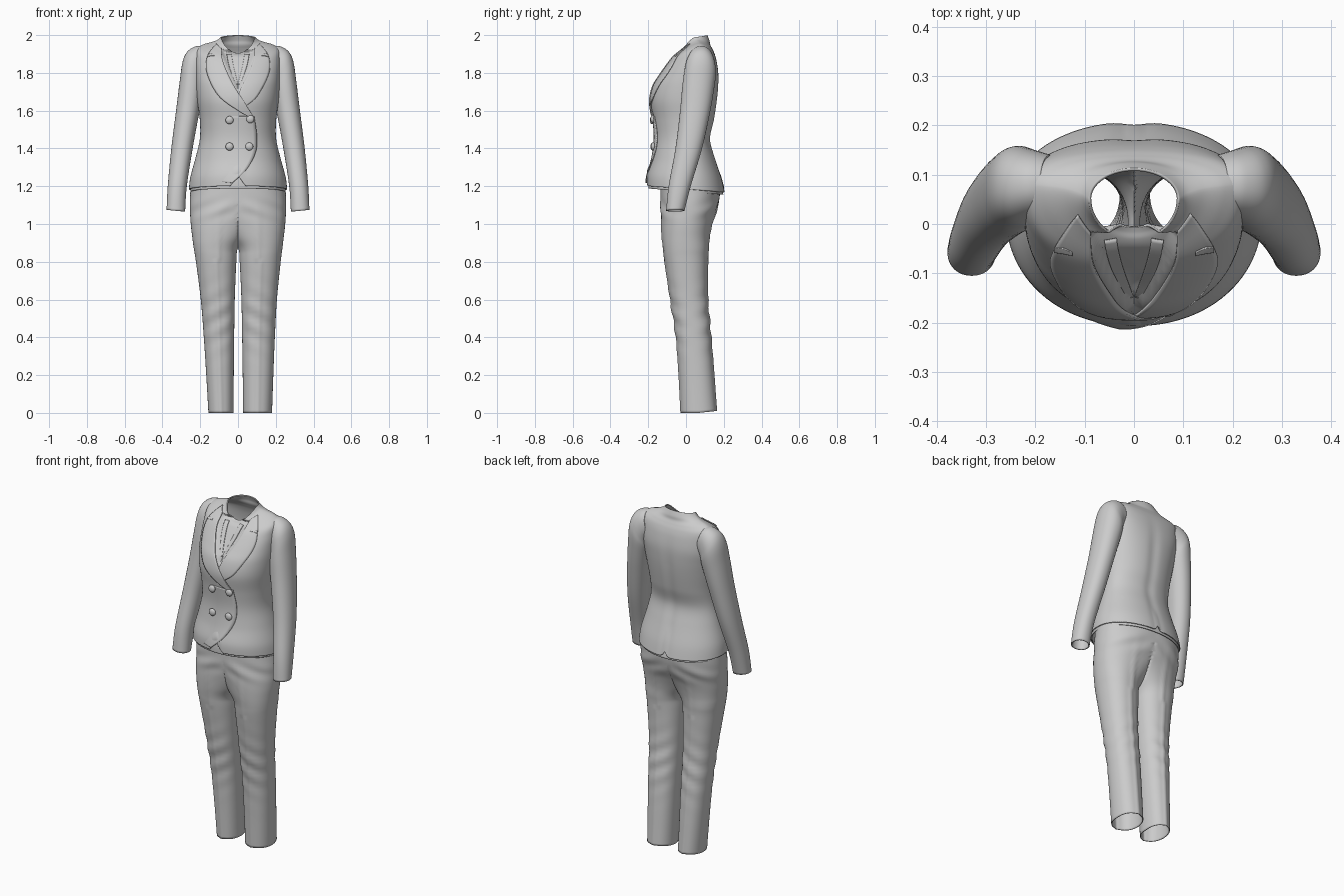
import bpy, bmesh, math
from mathutils import Vector
from mathutils.bvhtree import BVHTree

if "Cube" in bpy.data.objects:
    bpy.data.objects.remove(bpy.data.objects["Cube"])


def spline(keys, steps):
    """Catmull-Rom through tuples of any length."""
    out, n = [], len(keys)
    for i in range(n - 1):
        p = [keys[max(0, min(n - 1, i + k))] for k in (-1, 0, 1, 2)]
        for s in range(steps):
            t = s / steps
            out.append([0.5 * (2 * b + (c - a) * t + (2 * a - 5 * b + 4 * c - d) * t * t
                               + (3 * b - a - 3 * c + d) * t ** 3) for a, b, c, d in zip(*p)])
    out.append(list(keys[-1]))
    return out


def power(v, n):
    return math.copysign(abs(v) ** (2 / n), v)


def clamp(v):
    return max(0.0, min(1.0, v))


def skin(bm, rings, closed=True):
    rows = [[bm.verts.new(p) for p in ring] for ring in rings]
    n = len(rows[0])
    for a, b in zip(rows, rows[1:]):
        for i in range(n if closed else n - 1):
            j = (i + 1) % n
            bm.faces.new((a[i], a[j], b[j], b[i]))


def finish(name, bm, thick=0.0, mirror=False, angle=50):
    me = bpy.data.meshes.new(name)
    bm.to_mesh(me)
    bm.free()
    ob = bpy.data.objects.new(name, me)
    bpy.context.collection.objects.link(ob)
    if mirror:
        ob.modifiers.new("mirror", "MIRROR").use_mirror_merge = False
    if thick:
        sol = ob.modifiers.new("cloth", "SOLIDIFY")
        sol.thickness, sol.offset = thick, -1
    bpy.ops.object.select_all(action="DESELECT")
    ob.select_set(True)
    bpy.context.view_layer.objects.active = ob
    bpy.ops.object.shade_smooth_by_angle(angle=math.radians(angle))
    return ob


def body_ring(r, n=128):
    rx, zs, zf, zb, yf, ys, yb, e = r
    pts = []
    for i in range(n):
        t = 2 * math.pi * i / n
        c, s = power(math.cos(t), e), power(math.sin(t), e)
        ye, ze = (yb, zb) if s > 0 else (yf, zf)
        k = abs(s)
        pts.append((rx * c, ys + (ye - ys) * k, zs + (ze - zs) * k ** 1.5))
    return pts


# Jacket body: half width, z side/front/back, y front/side/back, squareness
body = [
    (.260, 1.185, 1.185, 1.185, -.207, .02, .207, 2.1),
    (.252, 1.25, 1.25, 1.25, -.204, .015, .190, 2.1),
    (.225, 1.35, 1.35, 1.35, -.180, .01, .155, 2.1),
    (.202, 1.45, 1.45, 1.45, -.168, .01, .130, 2.15),
    (.202, 1.55, 1.55, 1.55, -.174, .01, .150, 2.2),
    (.215, 1.65, 1.65, 1.65, -.186, .015, .165, 2.25),
    (.222, 1.73, 1.73, 1.73, -.170, .03, .172, 2.35),
    (.225, 1.80, 1.785, 1.80, -.138, .05, .172, 2.5),
    (.226, 1.87, 1.835, 1.865, -.105, .065, .162, 2.5),
    (.220, 1.925, 1.87, 1.905, -.080, .075, .150, 2.4),
    (.185, 1.950, 1.885, 1.93, -.068, .075, .138, 2.2),
    (.140, 1.963, 1.895, 1.95, -.055, .07, .128, 2.0),
    (.108, 1.975, 1.90, 1.972, -.042, .06, .124, 2.0),
    (.091, 1.990, 1.905, 2.0, -.032, .05, .113, 2.0)]
bm = bmesh.new()
skin(bm, [body_ring(r) for r in spline(body, 7)])
bm.normal_update()
surface = BVHTree.FromBMesh(bm)
for v in bm.verts:
    x, y, z = v.co
    fade = clamp((1.33 - z) / .145)
    v.co.z -= .08 * y * fade                              # hem dips to the back
    if y < 0:
        v.co.z += .055 * clamp(1 - abs(x) / .04) * fade   # front cutaway
        w = .09 * (z - 1.69) / .21                        # sunken V neck
        k = clamp((w - abs(x)) / .02)
        v.co.y += .025 * k * k * (3 - 2 * k) * clamp((1.925 - z) / .015)
    else:
        v.co.z += .03 * clamp(1 - abs(x) / .02) * fade    # back vent
        spine = math.exp(-(x / .03) ** 2) * clamp((1.9 - z) / .2)
        v.co.y -= .006 * spine
finish("jacket_body", bm, .006)

# Lining edge showing under the hem
bm = bmesh.new()
lining = [(r[0] - .009, r[1], r[2], r[3], r[4] + .009, r[5], r[6] - .009, r[7]) for r in body[:3]]
skin(bm, [body_ring(r) for r in spline(lining, 6)])
for v in bm.verts:
    v.co.z -= .013 + .08 * v.co.y * clamp((1.33 - v.co.z) / .145)
finish("jacket_lining", bm, .004)

# Sleeves: outer x,z, inner x,z, y front/back
sleeve = [
    (.378, 1.075, .280, 1.066, -.105, -.008),
    (.372, 1.20, .271, 1.20, -.092, .025),
    (.353, 1.40, .240, 1.40, -.056, .085),
    (.328, 1.60, .205, 1.59, -.032, .128),
    (.308, 1.76, .185, 1.69, -.020, .150),
    (.293, 1.86, .178, 1.73, -.010, .158),
    (.268, 1.913, .175, 1.755, -.002, .155),
    (.225, 1.940, .17, 1.77, .010, .148),
    (.190, 1.942, .15, 1.79, .020, .140)]
bm = bmesh.new()
rings = []
for xo, zo, xi, zi, yf, yb in spline(sleeve, 7):
    ring = []
    for i in range(48):
        t = 2 * math.pi * i / 48
        c, s = (1 + power(math.cos(t), 2.15)) / 2, (1 + power(math.sin(t), 2.15)) / 2
        ring.append((xi + (xo - xi) * c, yf + (yb - yf) * s, zi + (zo - zi) * c))
    rings.append(ring)
skin(bm, rings)
finish("sleeves", bm, .006, mirror=True)

# Trousers: z, outer x, inner x, y front/back; inner side is cut at the middle
leg = [
    (0, .180, .027, -.025, .160), (.2, .187, .025, -.035, .146),
    (.4, .195, .022, -.050, .130), (.6, .206, .018, -.080, .113),
    (.8, .226, .009, -.110, .113), (.87, .235, .001, -.118, .117),
    (.93, .242, -.04, -.125, .122), (1.0, .250, -.10, -.130, .138),
    (1.1, .255, -.20, -.135, .172), (1.22, .250, -.25, -.135, .184)]
bm = bmesh.new()
for side in (1, -1):
    rings = []
    for z, xo, xi, yf, yb in spline(leg, 9):
        low = clamp(1 - z / .9)
        wide = 1 if side > 0 else 1 - .13 * low
        ring = []
        for i in range(72):
            t = 2 * math.pi * i / 72
            c, s = power(math.cos(t), 2.2), power(math.sin(t), 2.2)
            x = max(0, (xo + xi) / 2 + (xo - xi) / 2 * c)
            y = (yf + yb) / 2 + (yb - yf) / 2 * s
            d = x - (.105 if z > .8 else (xo + xi) / 2)
            y += math.copysign(.005, s) * math.exp(-(d / .012) ** 2) * abs(s) ** 3 * clamp((1.15 - z) / .2)
            # soft folds at the knee and hip
            fold = math.exp(-((z - .5) / .15) ** 2) + math.exp(-((z - 1.08) / .05) ** 2)
            y += .004 * math.sin(60 * z + 30 * x) * fold * clamp(x / .05)
            ring.append((side * wide * x, y, z + .01 * low * clamp(s) * clamp(1 - z / .1)))
        rings.append(ring[::side])
    skin(bm, rings)
bmesh.ops.delete(bm, geom=[f for f in bm.faces if all(abs(v.co.x) < 1e-6 for v in f.verts)], context="FACES")
bmesh.ops.remove_doubles(bm, verts=bm.verts, dist=1e-5)
bmesh.ops.delete(bm, geom=[v for v in bm.verts if not v.link_faces], context="VERTS")
finish("trousers", bm, .005)


def front(x, z, off):
    hit = surface.ray_cast(Vector((x, -1, z)), Vector((0, 1, 0)))[0]
    return (x, (hit.y if hit else .04) - off, z)


def drape(name, inner, outer, off_in, off_out, flip=1, thick=.006):
    """Patch between two front edges, laid over the jacket body."""
    bm = bmesh.new()
    rings = []
    for a, b in zip(spline(inner, 8), spline(outer, 8)):
        rings.append([front(flip * (a[0] + (b[0] - a[0]) * k / 10), a[1] + (b[1] - a[1]) * k / 10,
                            off_in + (off_out - off_in) * k / 10) for k in range(11)][::flip])
    skin(bm, rings, closed=False)
    return finish(name, bm, thick)


# Lapels: the wearer's right one crosses over the other
outer = [(-.115, 1.955), (-.162, 1.89), (-.165, 1.80), (-.105, 1.68)]
inner = [(-.088, 1.93), (-.082, 1.87), (-.055, 1.80), (-.020, 1.73)]
drape("left_lapel", inner + [(.0, 1.67), (.0, 1.65)], outer + [(-.05, 1.63), (-.01, 1.60)], .006, .007, -1)
drape("right_lapel", inner + [(.03, 1.65), (.088, 1.56)], outer + [(.0, 1.60), (.082, 1.555)], .010, .010)

# Overlapping front panel with cutaway edge
drape("front_panel", [(.086, 1.57), (.1, 1.47), (.094, 1.38), (.045, 1.29), (-.03, 1.218)],
      [(-.1, 1.57), (-.1, 1.47), (-.11, 1.38), (-.11, 1.29), (-.11, 1.225)], .008, -.003)

# Blouse collar strips and lapel notches
for flip, side in ((1, "right"), (-1, "left")):
    drape("blouse_collar_" + side, [(-.035, 1.90), (-.022, 1.83), (.0, 1.74)],
          [(-.06, 1.90), (-.045, 1.83), (-.012, 1.74)], -.018, -.014, flip, .004)
    drape("lapel_notch_" + side, [(-.162, 1.897), (-.145, 1.902), (-.125, 1.898)],
          [(-.162, 1.887), (-.145, 1.891), (-.125, 1.892)], .014, .014, flip, .004)

# Double row of buttons
for i, (x, z) in enumerate([(-.045, 1.55), (-.045, 1.41), (.065, 1.555), (.06, 1.41)]):
    bm = bmesh.new()
    bmesh.ops.create_uvsphere(bm, u_segments=24, v_segments=12, radius=.021)
    for v in bm.verts:
        v.co.y *= .55
        v.co += Vector(front(x, z, .009))
    finish("button_%d" % (i + 1), bm)
